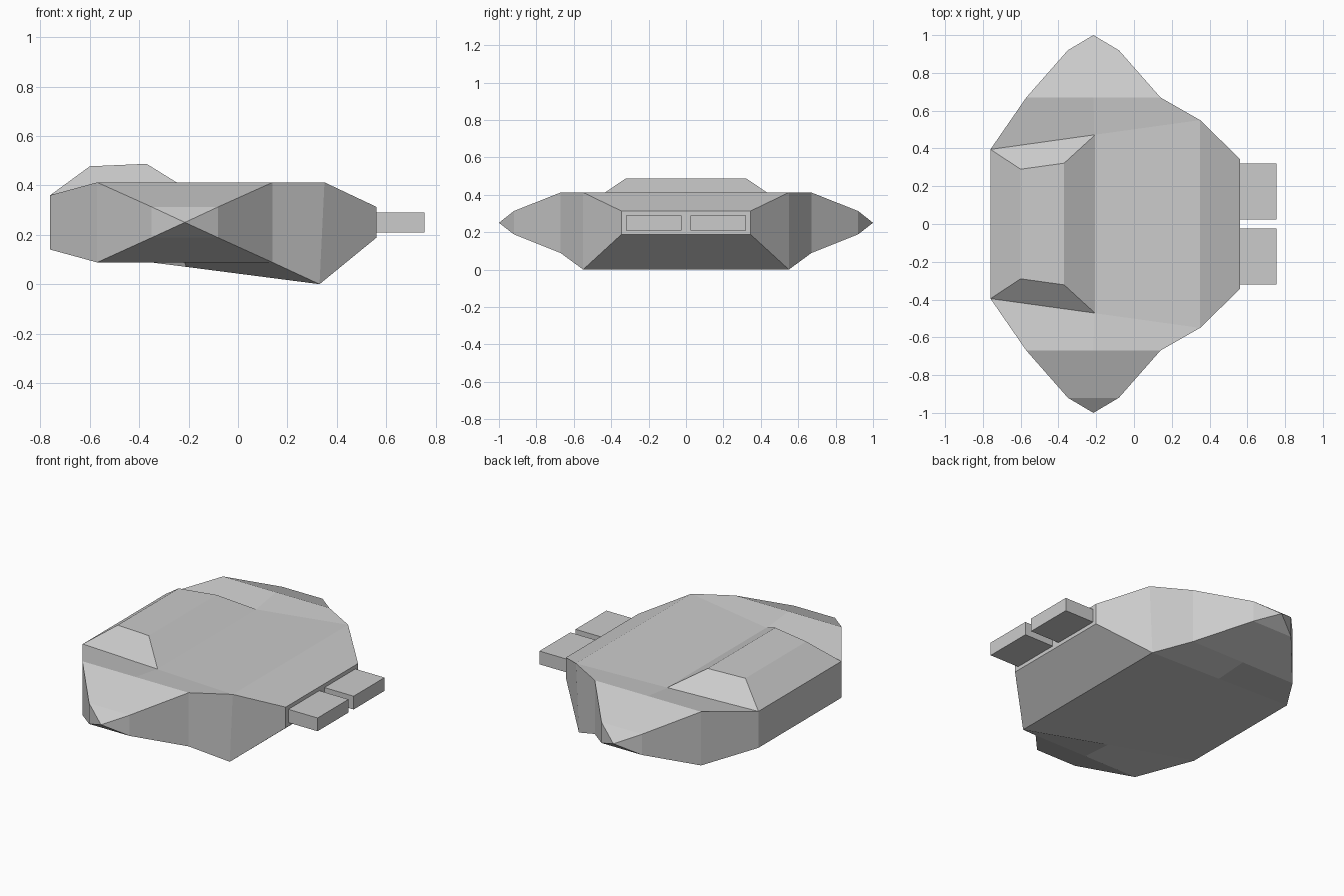
import bpy
import bmesh

cube = bpy.data.objects.get("Cube")
if cube:
    bpy.data.objects.remove(cube)

grey = bpy.data.materials.new("light grey")
grey.use_nodes = True
colour = (0.6, 0.6, 0.6, 1)
grey.diffuse_color = colour
grey.node_tree.nodes["Principled BSDF"].inputs["Base Color"].default_value = colour


def finish(bm, name):
    """Weld, orient the faces and turn the bmesh into an object."""
    bmesh.ops.remove_doubles(bm, verts=bm.verts, dist=0.001)
    bmesh.ops.recalc_face_normals(bm, faces=bm.faces)
    mesh = bpy.data.meshes.new(name)
    bm.to_mesh(mesh)
    bm.free()
    mesh.materials.append(grey)
    obj = bpy.data.objects.new(name, mesh)
    bpy.context.collection.objects.link(obj)
    return obj


# Hull plan: bottom x, top x, y, bottom z, top z of each point on one side
plan = {
    "nose": (-0.76, -0.76, 0.395, 0.14, 0.36),
    "middle": (-0.21, -0.21, 0.472, 0.07, 0.385),
    "shoulder": (0.33, 0.35, 0.55, 0.0, 0.412),
    "stern": (0.56, 0.56, 0.345, 0.188, 0.313),
    "wing_front": (-0.57, -0.57, 0.67, 0.088, 0.412),
    "wing_middle": (-0.215, -0.215, 0.67, 0.088, 0.412),
    "wing_rear": (0.14, 0.14, 0.67, 0.088, 0.412),
    "end_front": (-0.35, -0.35, 0.92, 0.188, 0.313),
    "end_rear": (-0.08, -0.08, 0.92, 0.188, 0.313),
    "tip": (-0.215, -0.215, 1.0, 0.25, 0.25),
}
panels = (
    "nose middle wing_middle wing_front",
    "middle shoulder wing_rear wing_middle",
    "wing_front wing_middle wing_rear end_rear end_front",
    "end_front end_rear tip",
)
rim = "nose wing_front end_front tip end_rear wing_rear shoulder stern".split()

bm = bmesh.new()
v = {}
for key, (xb, xt, y, zb, zt) in plan.items():
    for side in (-1, 1):
        v[key, side, 0] = bm.verts.new((xb, side * y, zb))
        v[key, side, 1] = v[key, side, 0] if key == "tip" else bm.verts.new((xt, side * y, zt))

for level in (0, 1):
    # wing panels on both sides
    for side in (-1, 1):
        for panel in panels:
            bm.faces.new([v[k, side, level] for k in panel.split()])
    # deck or belly, then the slope down to the stern
    across = [v[k, 1, level] for k in ("nose", "middle", "shoulder")]
    across += [v[k, -1, level] for k in ("shoulder", "middle", "nose")]
    bm.faces.new(across)
    bm.faces.new([v["shoulder", 1, level], v["stern", 1, level],
                  v["stern", -1, level], v["shoulder", -1, level]])

# side walls, nose plate and stern plate
for side in (-1, 1):
    for a, b in zip(rim, rim[1:]):
        corners = [v[a, side, 0], v[b, side, 0], v[b, side, 1], v[a, side, 1]]
        bm.faces.new(list(dict.fromkeys(corners)))
for key in ("nose", "stern"):
    bm.faces.new([v[key, -1, 0], v[key, 1, 0], v[key, 1, 1], v[key, -1, 1]])
finish(bm, "hull")

# Raised cabin: a prism across the deck with slanted ends
bm = bmesh.new()
profile = ((-0.76, 0.395, 0.36), (-0.60, 0.29, 0.477), (-0.37, 0.322, 0.487), (-0.205, 0.473, 0.385))
ends = [[bm.verts.new((x, s * y, z)) for x, y, z in profile] for s in (-1, 1)]
for end in ends:
    bm.faces.new(end)
for i in range(3):
    bm.faces.new([ends[0][i], ends[0][i + 1], ends[1][i + 1], ends[1][i]])
finish(bm, "cabin")

# Pair of box thrusters on the stern
for name, side in (("left_thruster", 1), ("right_thruster", -1)):
    bm = bmesh.new()
    bmesh.ops.create_cube(bm, size=1)
    bmesh.ops.scale(bm, vec=(0.2, 0.295, 0.08), verts=bm.verts)
    bmesh.ops.translate(bm, vec=(0.655, side * 0.172, 0.25), verts=bm.verts)
    finish(bm, name)
